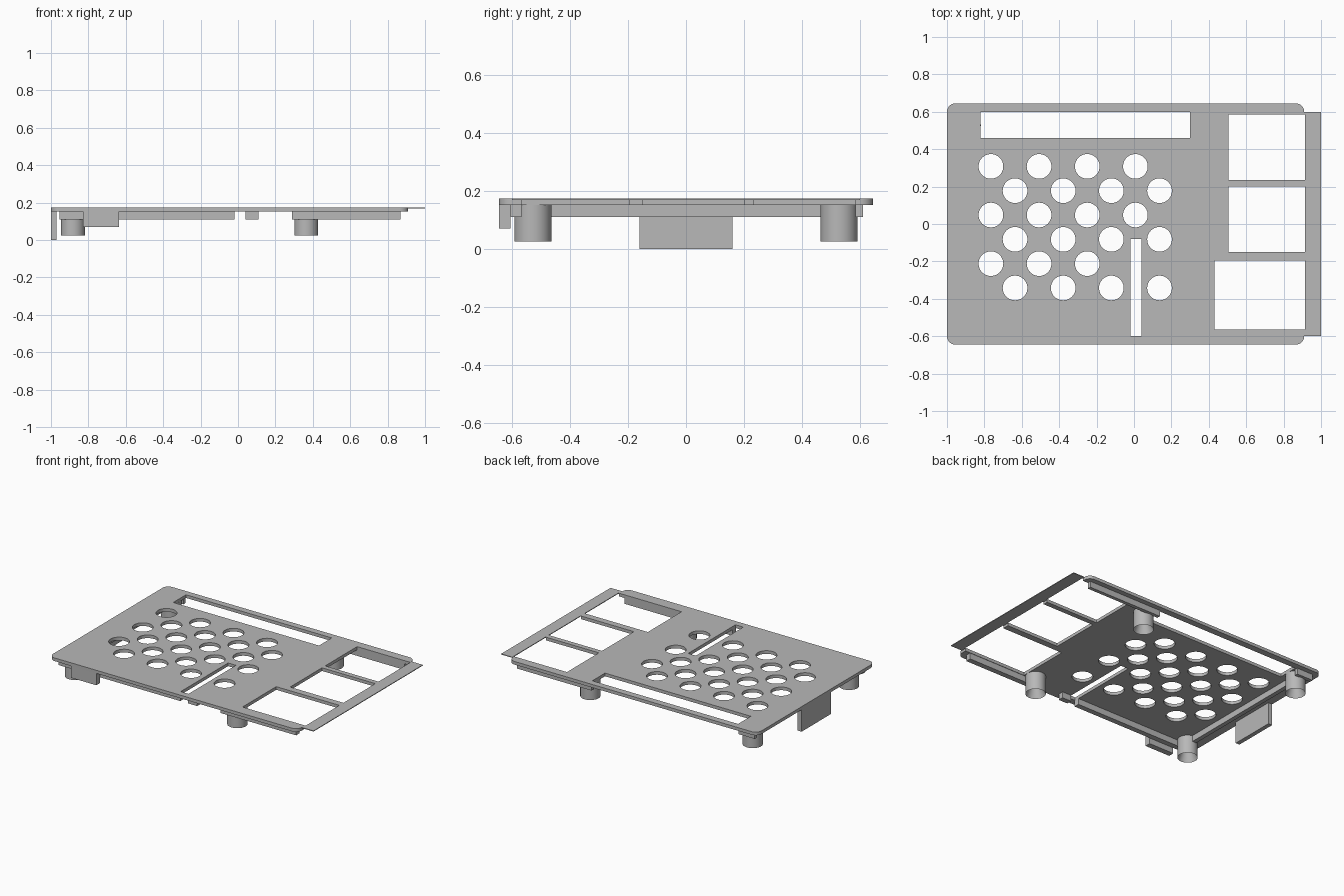
import bpy, bmesh, math
from mathutils import Matrix

cube = bpy.data.objects.get("Cube")
if cube:
    bpy.data.objects.remove(cube, do_unlink=True)

TOP, UNDER, RIM = 0.174, 0.152, 0.11

grey = bpy.data.materials.new("grey_plastic")
grey.use_nodes = True
tone = (0.48, 0.48, 0.48, 1)
grey.diffuse_color = tone
grey.node_tree.nodes["Principled BSDF"].inputs["Base Color"].default_value = tone


def add_box(bm, x0, x1, y0, y1, z0, z1):
    verts = bmesh.ops.create_cube(bm, size=1)["verts"]
    for v in verts:
        v.co.x = x1 if v.co.x > 0 else x0
        v.co.y = y1 if v.co.y > 0 else y0
        v.co.z = z1 if v.co.z > 0 else z0
    return verts


def add_cylinder(bm, x, y, radius, z0, z1):
    bmesh.ops.create_cone(bm, cap_ends=True, segments=40, radius1=radius,
                          radius2=radius, depth=z1 - z0,
                          matrix=Matrix.Translation((x, y, (z0 + z1) / 2)))


def finish(name, bm):
    mesh = bpy.data.meshes.new(name)
    bm.normal_update()
    bm.to_mesh(mesh)
    bm.free()
    obj = bpy.data.objects.new(name, mesh)
    bpy.context.collection.objects.link(obj)
    mesh.materials.append(grey)
    return obj


def box(name, *limits):
    bm = bmesh.new()
    add_box(bm, *limits)
    return finish(name, bm)


def activate(obj):
    bpy.ops.object.select_all(action="DESELECT")
    obj.select_set(True)
    bpy.context.view_layer.objects.active = obj


def cut(obj, cutter):
    mod = obj.modifiers.new("openings", "BOOLEAN")
    mod.operation = "DIFFERENCE"
    mod.solver = "EXACT"
    mod.object = cutter
    activate(obj)
    bpy.ops.object.modifier_apply(modifier=mod.name)


def smooth(obj):
    activate(obj)
    bpy.ops.object.shade_smooth_by_angle(angle=math.radians(30))


# Main plate with rounded corners
bm = bmesh.new()
add_box(bm, -1, 0.91, -0.645, 0.645, UNDER, TOP)
corners = [e for e in bm.edges if abs(e.verts[0].co.z - e.verts[1].co.z) > 0.01]
bmesh.ops.bevel(bm, geom=corners, offset=0.045, segments=8, profile=0.5,
                affect="EDGES")
plate = finish("plate", bm)

# Thin flange past the end of the plate
flange = box("end_flange", 0.91, 1, -0.6, 0.6, 0.169, TOP)

# Openings: three windows, two slots and the staggered vent holes
bm = bmesh.new()
for x0, x1, y0, y1 in [(0.505, 0.915, 0.235, 0.585),
                       (0.505, 0.915, -0.15, 0.2),
                       (0.43, 0.915, -0.565, -0.195),
                       (-0.82, 0.3, 0.46, 0.6),
                       (-0.02, 0.04, -0.6, -0.08)]:
    add_box(bm, x0, x1, y0, y1, 0.1, 0.25)
for row in range(6):
    for col in range(4):
        if row == 4 and col == 3:
            continue  # the front slot takes this place
        x = -0.765 + 0.2575 * col + 0.129 * (row % 2)
        add_cylinder(bm, x, 0.308 - 0.13 * row, 0.066, 0.1, 0.25)
openings = finish("openings_cutter", bm)
openings.hide_render = True
cut(plate, openings)
cut(flange, openings)
bpy.data.objects.remove(openings, do_unlink=True)
smooth(plate)

# Stiffening rims under the plate
for name, x0, x1 in [("left", 0.29, 0.87), ("middle", 0.04, 0.11),
                     ("right", -0.83, -0.02)]:
    box("front_rim_" + name, x0, x1, -0.605, -0.568, RIM, UNDER)
box("back_rim", 0.3, 0.87, 0.585, 0.61, RIM, UNDER)
box("back_rim_corner", -0.955, -0.83, 0.585, 0.61, RIM, UNDER)
box("front_rim_corner", -0.955, -0.83, -0.605, -0.568, RIM, UNDER)
box("side_rim", -0.9, -0.87, -0.47, 0.47, RIM, UNDER)

# Screw posts with blind holes, and webs tying them to the rims
for side, sy in (("front", -1), ("back", 1)):
    for end, x in (("right", -0.883), ("left", 0.365)):
        y = sy * 0.528
        bm = bmesh.new()
        add_cylinder(bm, x, y, 0.064, 0.025, UNDER)
        base = min(bm.faces, key=lambda f: f.calc_center_median().z)
        bmesh.ops.inset_region(bm, faces=[base], thickness=0.031)
        for v in base.verts:
            v.co.z += 0.08
        smooth(finish(f"{side}_{end}_post", bm))
        y0, y1 = sorted((sy * 0.575, sy * 0.6))
        box(f"{side}_{end}_web", x - 0.015, x + 0.015, y0, y1, RIM, UNDER)

# Hanging tabs
box("side_tab", -1, -0.97, -0.16, 0.16, 0, UNDER)
box("front_tab", -0.83, -0.637, -0.645, -0.605, 0.07, UNDER)
